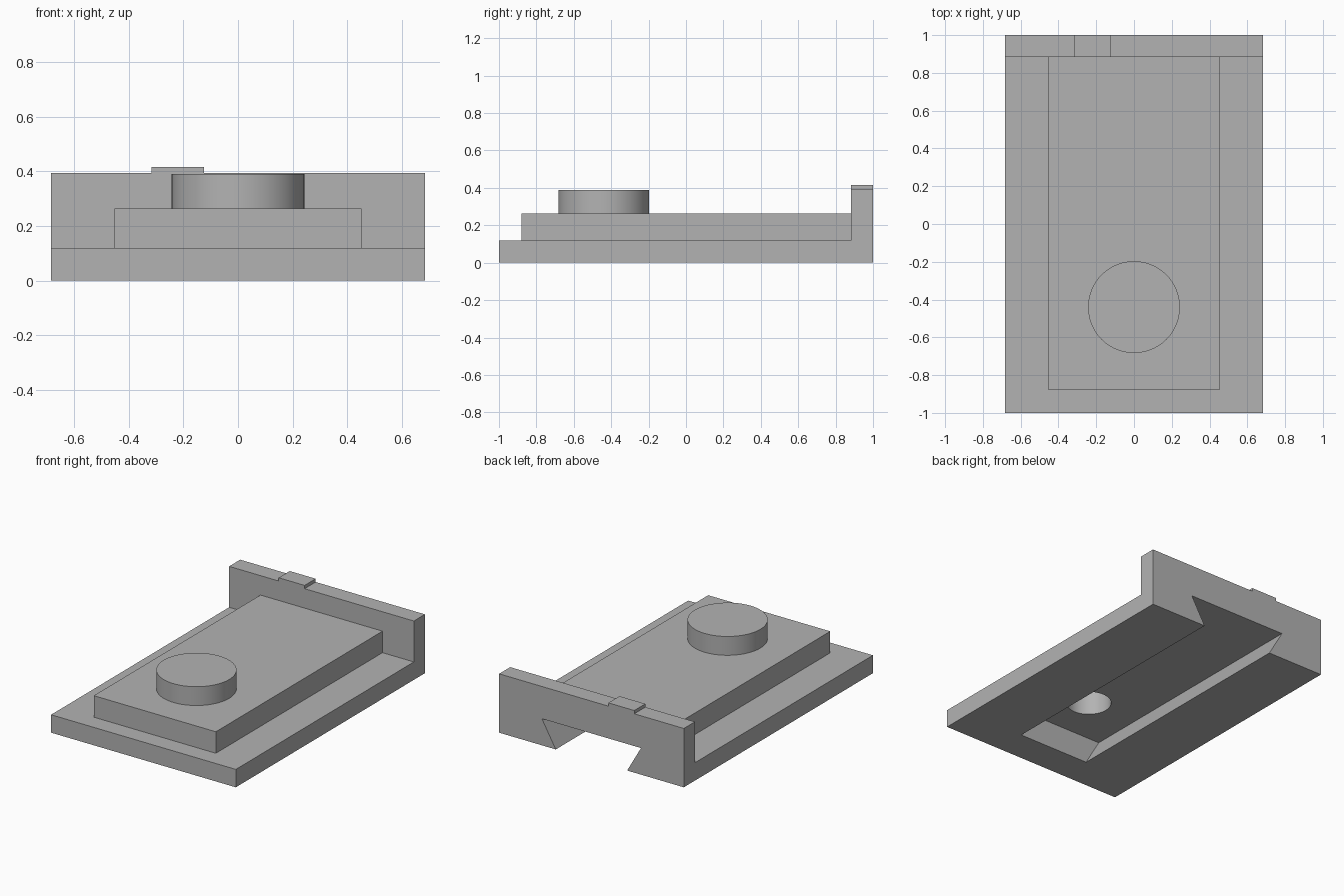
import bpy, bmesh
from mathutils import Vector

if "Cube" in bpy.data.objects:
    bpy.data.objects.remove(bpy.data.objects["Cube"], do_unlink=True)

grey = bpy.data.materials.new("plain_grey")
grey.use_nodes = True
colour = (0.45, 0.45, 0.45, 1)
grey.diffuse_color = colour
grey.node_tree.nodes["Principled BSDF"].inputs["Base Color"].default_value = colour


def prism(name, points, direction):
    """Extrude a closed outline along a direction into a solid."""
    bm = bmesh.new()
    face = bm.faces.new([bm.verts.new(p) for p in points])
    ext = bmesh.ops.extrude_face_region(bm, geom=[face])
    verts = [g for g in ext["geom"] if isinstance(g, bmesh.types.BMVert)]
    bmesh.ops.translate(bm, verts=verts, vec=Vector(direction))
    bmesh.ops.recalc_face_normals(bm, faces=bm.faces)
    mesh = bpy.data.meshes.new(name)
    bm.to_mesh(mesh)
    bm.free()
    mesh.materials.append(grey)
    obj = bpy.data.objects.new(name, mesh)
    bpy.context.collection.objects.link(obj)
    return obj


def block(name, x0, x1, y0, y1, z0, z1):
    outline = [(x0, y0, z0), (x1, y0, z0), (x1, y1, z0), (x0, y1, z0)]
    return prism(name, outline, (0, 0, z1 - z0))


def cylinder(name, radius, y, z0, z1):
    bpy.ops.mesh.primitive_cylinder_add(
        vertices=96, radius=radius, depth=z1 - z0, location=(0, y, (z0 + z1) / 2))
    obj = bpy.context.object
    obj.name = name
    obj.data.materials.append(grey)
    return obj


def combine(body, part, operation):
    """Apply a boolean to the body and drop the helper part."""
    part.hide_render = True
    mod = body.modifiers.new(part.name, "BOOLEAN")
    mod.operation = operation
    mod.solver = "EXACT"
    mod.object = part
    bpy.context.view_layer.objects.active = body
    bpy.ops.object.modifier_apply(modifier=mod.name)
    bpy.data.objects.remove(part, do_unlink=True)


HALF_W, WALL_Y, WALL_Z, BASE_Z, PAD_Z = 0.684, 0.883, 0.394, 0.12, 0.264
BOSS_Y = -0.44

# Base plate with upright end wall, one L-shaped profile
profile = [(-1, 0), (1, 0), (1, WALL_Z), (WALL_Y, WALL_Z), (WALL_Y, BASE_Z), (-1, BASE_Z)]
body = prism("slide_body", [(-HALF_W, y, z) for y, z in profile], (2 * HALF_W, 0, 0))

# Raised pad and round boss
combine(body, block("raised_pad", -0.452, 0.452, -0.88, WALL_Y + 0.03, 0.06, PAD_Z), "UNION")
combine(body, cylinder("round_boss", 0.243, BOSS_Y, 0.2, 0.39), "UNION")

# Dovetail groove, open through the end wall, and blind hole up into the boss
dovetail = [(-0.264, 0), (-0.367, 0.178), (0.367, 0.178), (0.264, 0)]
slope = (0.367 - 0.264) / 0.178
drop = 0.05
dovetail[0] = (-0.264 + slope * drop, -drop)
dovetail[3] = (0.264 - slope * drop, -drop)
combine(body, prism("groove_cutter", [(x, -0.78, z) for x, z in dovetail], (0, 2, 0)), "DIFFERENCE")
combine(body, cylinder("hole_cutter", 0.14, BOSS_Y, 0.1, 0.36), "DIFFERENCE")

# Small tab on top of the end wall
tab = block("wall_tab", -0.317, -0.125, WALL_Y, 1, WALL_Z, 0.416)

# Smooth round walls, keep corners sharp
bpy.ops.object.select_all(action="DESELECT")
body.select_set(True)
bpy.context.view_layer.objects.active = body
bpy.ops.object.shade_smooth_by_angle(angle=0.52)
